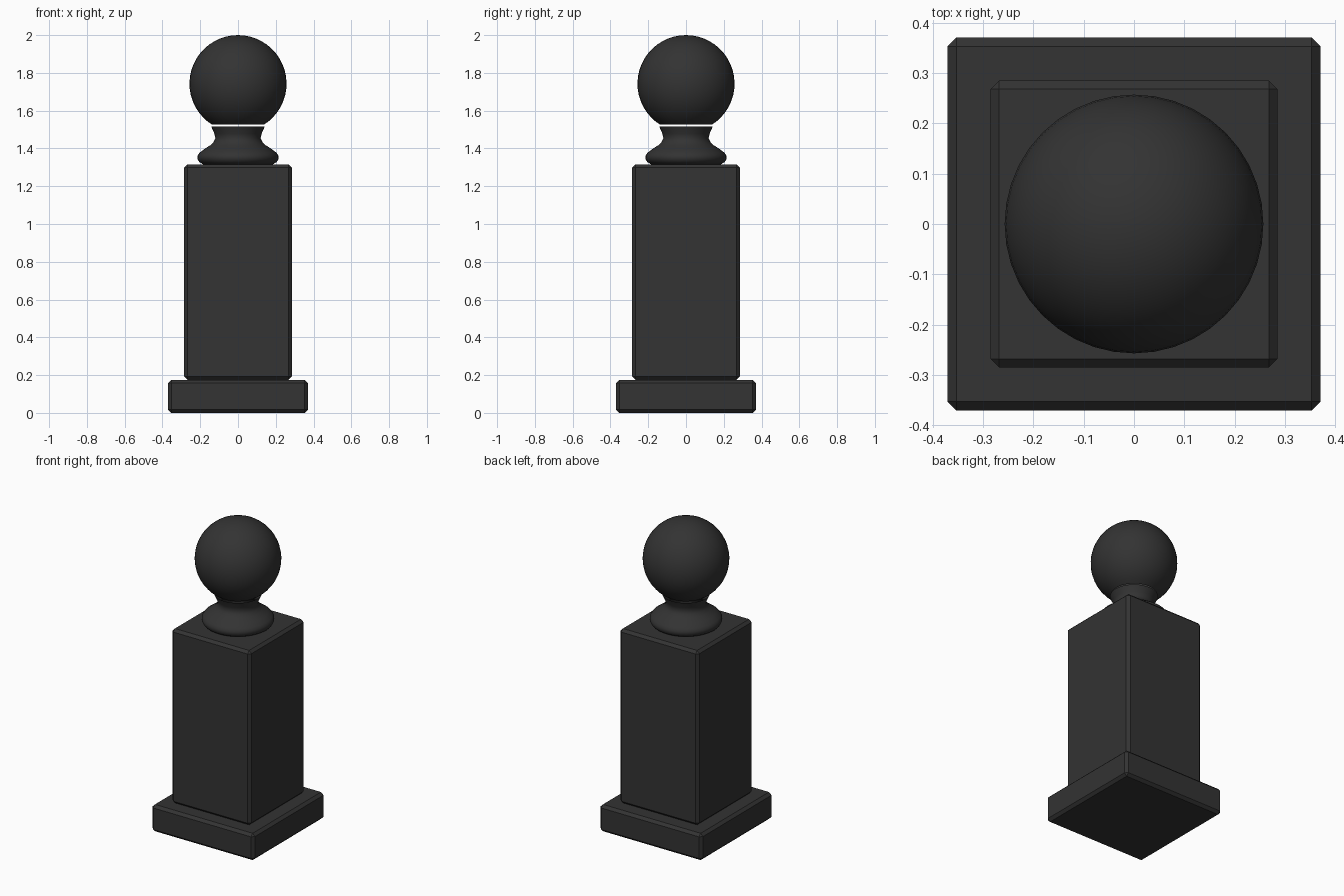
import bpy, bmesh, math

if "Cube" in bpy.data.objects:
    bpy.data.objects.remove(bpy.data.objects["Cube"])

iron = bpy.data.materials.new("charcoal")
iron.diffuse_color = (0.033, 0.033, 0.033, 1)
iron.use_nodes = True
iron.node_tree.nodes["Principled BSDF"].inputs["Base Color"].default_value = iron.diffuse_color


def block(name, half, z0, z1, bevel):
    """Square block with chamfered edges."""
    bm = bmesh.new()
    bmesh.ops.create_cube(bm, size=1)
    for v in bm.verts:
        v.co.x *= 2 * half
        v.co.y *= 2 * half
        v.co.z = z0 if v.co.z < 0 else z1
    bmesh.ops.bevel(bm, geom=bm.edges[:], offset=bevel, segments=1,
                    affect='EDGES', profile=0.5)
    finish(name, bm)


def lathe(name, profile, steps=40):
    """Surface of revolution around z from (radius, height) points."""
    bm = bmesh.new()
    verts = [bm.verts.new((r, 0, z)) for r, z in profile]
    edges = [bm.edges.new(p) for p in zip(verts, verts[1:])]
    bmesh.ops.spin(bm, geom=verts + edges, cent=(0, 0, 0), axis=(0, 0, 1),
                   angle=2 * math.pi, steps=steps, use_duplicate=False)
    bmesh.ops.remove_doubles(bm, verts=bm.verts[:], dist=1e-4)
    # Make every face point away from the axis of the part
    bm.normal_update()
    mid_z = (profile[0][1] + profile[-1][1]) / 2
    for f in bm.faces:
        c = f.calc_center_median()
        if f.normal.x * c.x + f.normal.y * c.y + f.normal.z * (c.z - mid_z) < 0:
            f.normal_flip()
    obj = finish(name, bm)
    bpy.context.view_layer.objects.active = obj
    obj.select_set(True)
    bpy.ops.object.shade_smooth_by_angle(angle=math.radians(40))
    obj.select_set(False)


def finish(name, bm):
    mesh = bpy.data.meshes.new(name)
    bm.to_mesh(mesh)
    bm.free()
    obj = bpy.data.objects.new(name, mesh)
    bpy.context.collection.objects.link(obj)
    mesh.materials.append(iron)
    return obj


# Plinth and square post
block("base_plinth", 0.37, 0.0, 0.175, 0.017)
block("post", 0.285, 0.175, 1.315, 0.017)

# Turned collar below the ball
lathe("collar", [(0.0, 1.313), (0.185, 1.316), (0.205, 1.328), (0.215, 1.345),
                 (0.214, 1.362), (0.203, 1.378), (0.175, 1.399), (0.145, 1.418),
                 (0.128, 1.436), (0.12, 1.455), (0.125, 1.478), (0.142, 1.517)])

# Ball finial, trimmed flat and left open just above the collar
R, CZ, CUT = 0.257, 1.743, 1.526
a0 = math.asin((CUT - CZ) / R)
N = 20
angles = [a0 + (math.pi / 2 - a0) * i / N for i in range(N + 1)]
lathe("ball_finial", [(R * math.cos(a), CZ + R * math.sin(a)) for a in angles])
